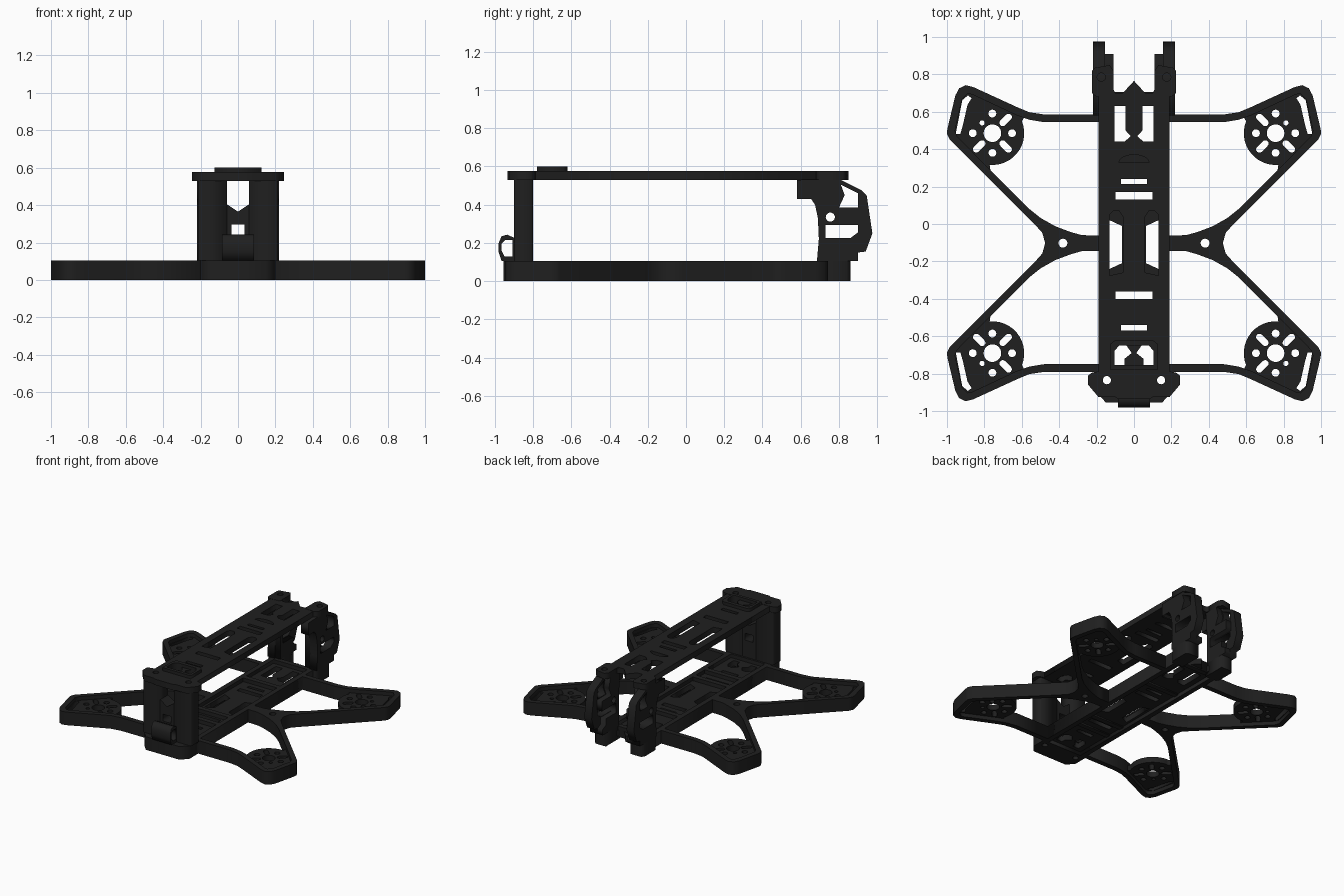
import bpy, bmesh, math
from mathutils import Matrix

if "Cube" in bpy.data.objects:
    bpy.data.objects.remove(bpy.data.objects["Cube"])

black = bpy.data.materials.new("matte_black")
black.diffuse_color = (0.014, 0.014, 0.014, 1)
black.use_nodes = True
black.node_tree.nodes["Principled BSDF"].inputs["Base Color"].default_value = black.diffuse_color
YC = -0.1025  # the arms mirror about this y line
AXES = {  # profile plane (u, v) and extrusion direction w mapped into the world
    "Z": Matrix.Identity(4),
    "Y": Matrix(((1, 0, 0, 0), (0, 0, 1, 0), (0, 1, 0, 0), (0, 0, 0, 1))),
    "X": Matrix(((0, 0, 1, 0), (1, 0, 0, 0), (0, 1, 0, 0), (0, 0, 0, 1))),
}


def plate(name, loops, a, b, axis="Z"):
    """Extrude an outline with holes (first loop is the outline) from a to b along an axis."""
    cu = bpy.data.curves.new(name, "CURVE")
    cu.dimensions, cu.fill_mode, cu.extrude = "2D", "BOTH", abs(b - a) / 2
    for loop in loops:
        sp = cu.splines.new("POLY")
        sp.points.add(len(loop) - 1)
        for p, (u, v) in zip(sp.points, loop):
            p.co = (u, v, 0, 1)
        sp.use_cyclic_u = True
    tmp = bpy.data.objects.new(name + "_tmp", cu)
    bpy.context.collection.objects.link(tmp)
    bpy.context.view_layer.update()
    dg = bpy.context.evaluated_depsgraph_get()
    me = bpy.data.meshes.new_from_object(tmp.evaluated_get(dg))
    bpy.data.objects.remove(tmp)
    me.transform(AXES[axis] @ Matrix.Translation((0, 0, (a + b) / 2)))
    bm = bmesh.new()
    bm.from_mesh(me)
    bmesh.ops.remove_doubles(bm, verts=bm.verts, dist=1e-5)
    bmesh.ops.recalc_face_normals(bm, faces=bm.faces)
    bm.to_mesh(me)
    bm.free()
    me.name = name
    me.materials.clear()
    me.materials.append(black)
    ob = bpy.data.objects.new(name, me)
    bpy.context.collection.objects.link(ob)
    return ob


def circle(x, y, r, n=20):
    return [(x + r * math.cos(i * math.tau / n), y + r * math.sin(i * math.tau / n)) for i in range(n)]


def rect(x0, x1, y0, y1):
    return [(x0, y0), (x1, y0), (x1, y1), (x0, y1)]


def slot(cx, cy, half, r, ang, n=6):
    """Rounded slot at an angle."""
    c, s = math.cos(ang), math.sin(ang)
    pts = []
    for side in (1, -1):
        for i in range(n + 1):
            t = -math.pi / 2 + math.pi * i / n + (0 if side > 0 else math.pi)
            u, v = side * half + r * math.cos(t), r * math.sin(t)
            pts.append((cx + u * c - v * s, cy + u * s + v * c))
    return pts


def flip(loops, sx, sy=1, y0=0):
    return [[(sx * x, sy * y + y0) for x, y in lp] for lp in loops]


def both(half):
    """Complete an outline given its +x half."""
    return half + [(-x, y) for x, y in reversed(half)]


# Arm rims: one continuous wall per side, from rear bar round to front bar
outer = [(.17, .688), (.48, .688), (.56, .70), (.62, .725), (.86, .835), (.90, .845), (.935, .828),
         (.955, .79), (.998, .61), (1.0, .585), (.985, .555), (.53, .10), (.49, .055), (.475, 0)]
inner = [(.17, .04), (.28, .043), (.34, .06), (.42, .09), (.50, .135), (.56, .183), (.78, .403),
         (.945, .57), (.957, .60), (.92, .77), (.89, .80), (.865, .795), (.63, .685), (.56, .66),
         (.48, .647), (.17, .647)]
down = lambda pts: [(x, -y) for x, y in reversed(pts)]
rim = [outer + down(outer)[1:] + down(inner) + inner, circle(.38, 0, .024)]

# Motor plates: thin discs inside the rim corners with bolt holes and slots
mx, my = .757, .588
arc = [(mx + .17 * math.cos(math.radians(a)), my + .17 * math.sin(math.radians(a)))
       for a in range(-85, -211, -9)]
motor = [[(.58, .685), (.87, .815), (.905, .82), (.94, .785), (.98, .60), (.967, .56), (.79, .39),
          (.765, .375)] + arc,
         circle(mx, my, .047, 28),
         [(.953, .585), (.918, .765), (.888, .79), (.868, .775), (.89, .74), (.915, .63), (.928, .585)]]
motor += [circle(mx + .105 * math.cos(a), my + .105 * math.sin(a), .021)
          for a in (0, math.pi / 2, math.pi, -math.pi / 2)]
motor += [slot(mx + .1 * math.cos(a), my + .1 * math.sin(a), .022, .018, a)
          for a in map(math.radians, (135, 225, 315))]
motor.append(circle(mx + .055, my + .055, .014))
for sx, side in ((1, "right"), (-1, "left")):
    plate(f"{side}_arm_rim", flip(rim, sx, 1, YC), 0, .105)
    for sy, end in ((1, "rear"), (-1, "front")):
        plate(f"{end}_{side}_motor_plate", flip(motor, sx, sy, YC), .03, .075)

# Window shapes shared by the bottom and top plates
rear_win = [(.105, .63), (.045, .63), (.045, .50), (.018, .47), (.05, .44), (.105, .44)]
front_win = [(.105, -.755), (.05, -.755), (.05, -.72), (.012, -.69), (.04, -.65), (.08, -.65), (.105, -.68)]
shared = [rear_win, front_win] + flip([rear_win, front_win], -1)
shared += [rect(-.1, .1, .13, .17), rect(-.07, .07, .215, .24), rect(-.1, .1, -.40, -.36),
           rect(-.07, .07, -.57, -.54)]
hexes = [(.065, -.21), (.13, -.24), (.13, .02), (.065, -.01)]
long_slot = [(.06, -.26), (.13, -.275), (.13, .05), (.11, .07), (.08, .07), (.06, .04)]
bolts = [circle(s * .145, -.835, .022) for s in (1, -1)]
body = both([(0.0001, .765), (.06, .70), (.10, .70), (.11, .72), (.19, .72), (.19, -.79)])

# Bottom plate, side rails and solid front block
plate("bottom_plate", [body, hexes] + flip([hexes], -1) + shared, .03, .075)
for s in (1, -1):
    plate("bottom_rail", flip([rect(.15, .19, -.80, .72)], s), 0, .105)
plate("bottom_front_block", [both([(.2, -.785), (.2, -.90), (.15, -.955)])] + bolts, 0, .105)
for y in (.685, .30, -.32, -.47):
    plate("bottom_cross_rib", [rect(-.155, .155, y - .02, y + .02)], .02, .105)

# Top plate with an extra dome cut-out
dome = [(.08 * math.cos(t * math.pi / 12), .33 + .04 * math.sin(t * math.pi / 12)) for t in range(13)]
plate("top_plate", [body, long_slot, dome] + flip([long_slot], -1) + shared, .53, .575)
plate("top_front_bracket", [both([(.19, -.788), (.225, -.795), (.245, -.81), (.245, -.86),
                                  (.19, -.925), (.10, -.925), (.085, -.935)])] + bolts, .53, .577)
pad = both([(.125, -.78), (.125, -.64), (.10, -.62)])
plate("top_pad", [pad, both([(.06, -.755), (.105, -.755), (.105, -.68), (.08, -.65), (.04, -.65)])],
      .575, .60)

# Front tower: bored columns either side of a windowed panel
for s in (1, -1):
    col = [[(.06, -.9), (.205, -.9), (.215, -.89), (.215, -.81), (.205, -.8), (.06, -.8)],
           circle(.145, -.835, .022)]
    plate("tower_column", flip(col, s), .105, .53)
plate("tower_panel", [[(-.06, .105), (.06, .105), (.06, .405), (0, .365), (-.06, .405)],
                      rect(-.035, .035, .24, .295)], -.9, -.8, "Y")

# Front cable loop, a bent strap in front of the tower
strap = [(-.895, .105), (-.965, .105), (-.98, .15), (-.98, .20), (-.965, .235), (-.935, .243), (-.895, .225)]
strap_hole = [(-.907, .13), (-.95, .13), (-.965, .16), (-.965, .195), (-.945, .215), (-.907, .215)]
plate("cable_loop", [strap, strap_hole], -.085, .085, "X")

# Rear camera cage: side cheeks with windows, inner posts, feet and top caps
cheek = [(.58, .53), (.58, .43), (.655, .43), (.675, .40), (.69, .33), (.695, .22), (.685, .105),
         (.90, .105), (.90, .15), (.94, .155), (.975, .25), (.945, .45), (.92, .475), (.80, .535)]
holes = [[(.81, .505), (.90, .46), (.90, .385), (.80, .385), (.83, .45)],
         [(.73, .295), (.90, .295), (.90, .255), (.86, .225), (.73, .225)],
         circle(.755, .335, .024)]
for s, side in ((1, "right"), (-1, "left")):
    plate(f"{side}_cage_cheek", [cheek] + holes, s * .155, s * .22, "X")
    plate(f"{side}_cage_post", [[(.68, .53), (.695, .33), (.695, .105), (.90, .105), (.90, .15), (.86, .17),
                                 (.86, .222), (.73, .222), (.73, .30), (.91, .30), (.91, .38), (.79, .38),
                                 (.82, .45), (.80, .53)], circle(.755, .335, .024)],
          s * .11, s * .155, "X")
    plate(f"{side}_cage_foot", flip([[(.11, .68), (.205, .68), (.22, .70), (.22, .84), (.20, .86), (.11, .86)]],
                                    s), 0, .105)
    plate(f"{side}_cage_cap", flip([[(.11, .69), (.20, .68), (.225, .70), (.225, .82), (.21, .835),
                                     (.13, .85), (.11, .82)], circle(.175, .785, .022)], s), .53, .577)
